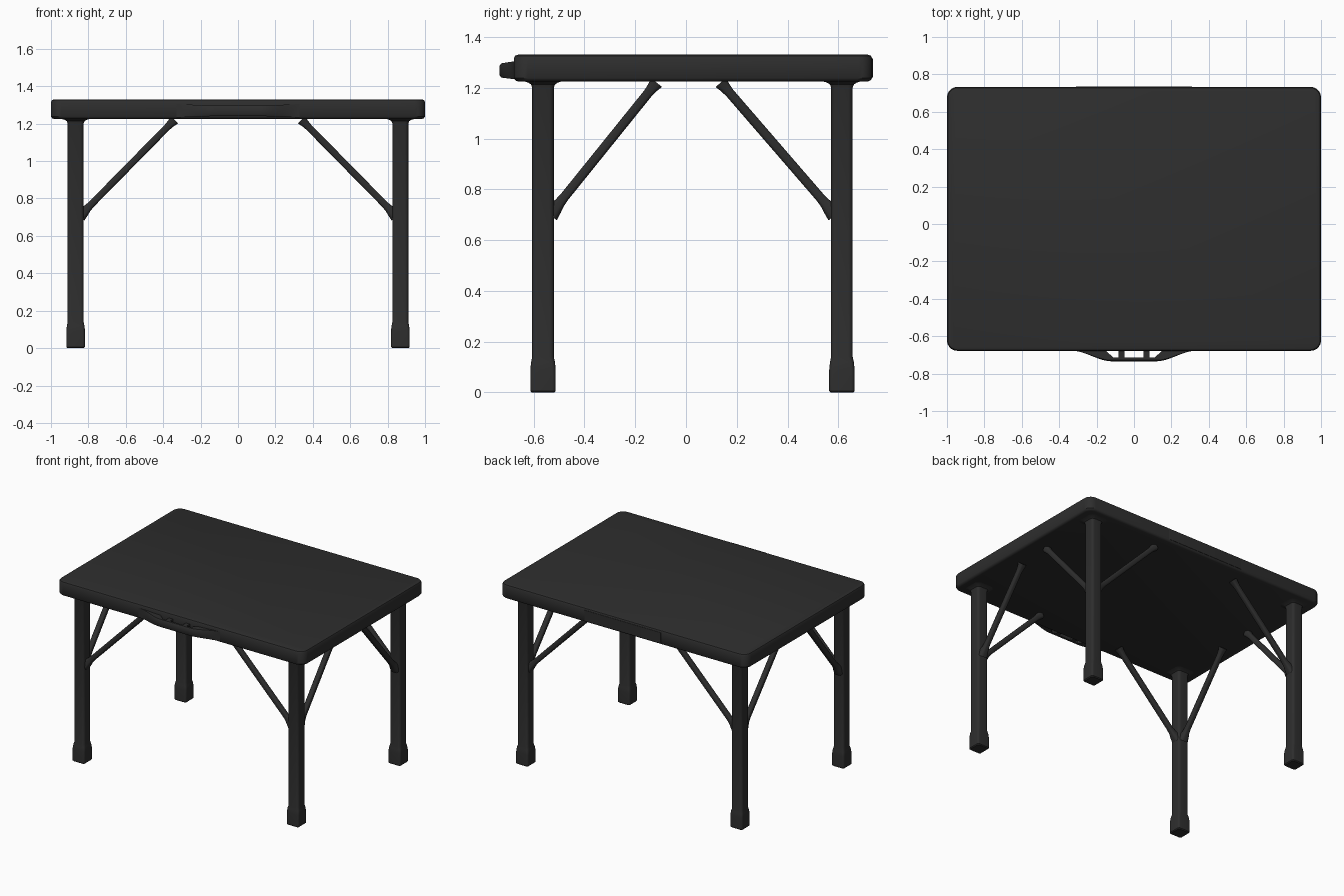
import bpy, bmesh, math
from mathutils import Vector, Matrix

if "Cube" in bpy.data.objects:
    bpy.data.objects.remove(bpy.data.objects["Cube"])

black = bpy.data.materials.new("charcoal_black")
black.diffuse_color = (0.027, 0.027, 0.027, 1)
black.use_nodes = True
black.node_tree.nodes["Principled BSDF"].inputs["Base Color"].default_value = black.diffuse_color


def finish(name, bm, angle=35):
    bmesh.ops.recalc_face_normals(bm, faces=bm.faces)
    me = bpy.data.meshes.new(name)
    bm.to_mesh(me)
    bm.free()
    me.materials.append(black)
    ob = bpy.data.objects.new(name, me)
    bpy.context.collection.objects.link(ob)
    bpy.ops.object.select_all(action='DESELECT')
    ob.select_set(True)
    bpy.context.view_layer.objects.active = ob
    bpy.ops.object.shade_smooth_by_angle(angle=math.radians(angle))
    return ob


def rounded_rect(hx, hy, r, n=5):
    pts = []
    for k, (sx, sy) in enumerate([(1, 1), (-1, 1), (-1, -1), (1, -1)]):
        for i in range(n + 1):
            a = math.pi / 2 * (k + i / n)
            pts.append((sx * (hx - r) + r * math.cos(a), sy * (hy - r) + r * math.sin(a)))
    return pts


def bridge(bm, rings):
    n = len(rings[0])
    for a, b in zip(rings, rings[1:]):
        for i in range(n):
            j = (i + 1) % n
            bm.faces.new((a[i], a[j], b[j], b[i]))
    bm.faces.new(rings[0][::-1])
    bm.faces.new(rings[-1])


def loft(name, rings, matrix):
    """Rounded-rectangle rings (z, half x, half y, corner radius) joined along local z."""
    bm = bmesh.new()
    bridge(bm, [[bm.verts.new(matrix @ Vector((x, y, z))) for x, y in rounded_rect(hx, hy, r)]
                for z, hx, hy, r in rings])
    return finish(name, bm)


# Table top slab with softened rims
X, Y = 1.0, 0.7055
loft("table_top", [
    (1.225, X - 0.016, Y - 0.016, 0.045), (1.229, X - 0.006, Y - 0.006, 0.052),
    (1.238, X, Y, 0.055), (1.316, X, Y, 0.055),
    (1.326, X - 0.005, Y - 0.005, 0.052), (1.330, X - 0.016, Y - 0.016, 0.045),
], Matrix.Translation((0, 0.0275, 0)))

# Slightly raised panel on the rear edge
loft("rear_panel", [(1.24, 0.31, 0.005, 0.004), (1.315, 0.31, 0.005, 0.004)],
     Matrix.Translation((0, 0.7305, 0)))

# Legs with wider feet and flared tops
h = 0.0425
leg_rings = [(0.0, 0.044, 0.044, 0.010), (0.006, 0.050, 0.050, 0.014), (0.09, 0.050, 0.050, 0.014),
             (0.12, 0.047, 0.047, 0.016), (0.14, h, h, 0.018), (1.20, h, h, 0.018),
             (1.213, 0.047, 0.047, 0.02), (1.221, 0.06, 0.06, 0.03), (1.227, 0.082, 0.082, 0.04)]


def brace(name, start, end):
    start, end = Vector(start), Vector(end)
    d = end - start
    L, w = d.length, 0.0185
    rings = [(t, s, s, s * 0.7) for t, s in [
        (-0.02, 0.034), (0.012, 0.028), (0.04, 0.021), (0.07, w), (L - 0.06, w),
        (L - 0.03, 0.022), (L - 0.006, 0.027)]]
    loft(name, rings, Matrix.Translation(start) @ d.to_track_quat('Z', 'Y').to_matrix().to_4x4())


for sx, side in ((-1, "left"), (1, "right")):
    for y, inner, brace_top, end in ((-0.563, -0.523, -0.112, "front"), (0.614, 0.574, 0.133, "back")):
        x = sx * 0.868
        loft(f"{side}_{end}_leg", leg_rings, Matrix.Translation((x, y, 0)))
        # Diagonal braces, one along the width and one along the depth
        brace(f"{side}_{end}_long_brace", (sx * 0.832, y, 0.72), (sx * 0.335, y, 1.225))
        brace(f"{side}_{end}_short_brace", (x, inner, 0.715), (x, brace_top, 1.225))

# Carry handle: bowed grip bar swept along x
bm = bmesh.new()
rings = []
for i in range(49):
    x = -0.33 + 0.66 * i / 48
    t = min(1, max(0, (0.33 - abs(x)) / 0.21))
    s = t * t * (3 - 2 * t)
    front = -0.678 - 0.056 * s
    g = min(1, max(0, (0.16 - abs(x)) / 0.05))
    back = -0.67 - 0.044 * g
    zt, zb, c = 1.296 + 0.008 * (1 - s), 1.240 - 0.006 * (1 - s), 0.006 * s
    prof = [(front, zb + c + 0.004), (front, zt - c - 0.004), (front + c, zt), (back, zt),
            (back, zb), (front + c, zb)]
    rings.append([bm.verts.new((x, y, z)) for y, z in prof])
bridge(bm, rings)
finish("handle_grip", bm)

# Ribs that split the handle opening
for sx, side in ((-1, "left"), (1, "right")):
    loft(f"{side}_handle_rib", [(1.240, 0.016, 0.025, 0.008), (1.296, 0.016, 0.025, 0.008)],
         Matrix.Translation((sx * 0.068, -0.695, 0)))
